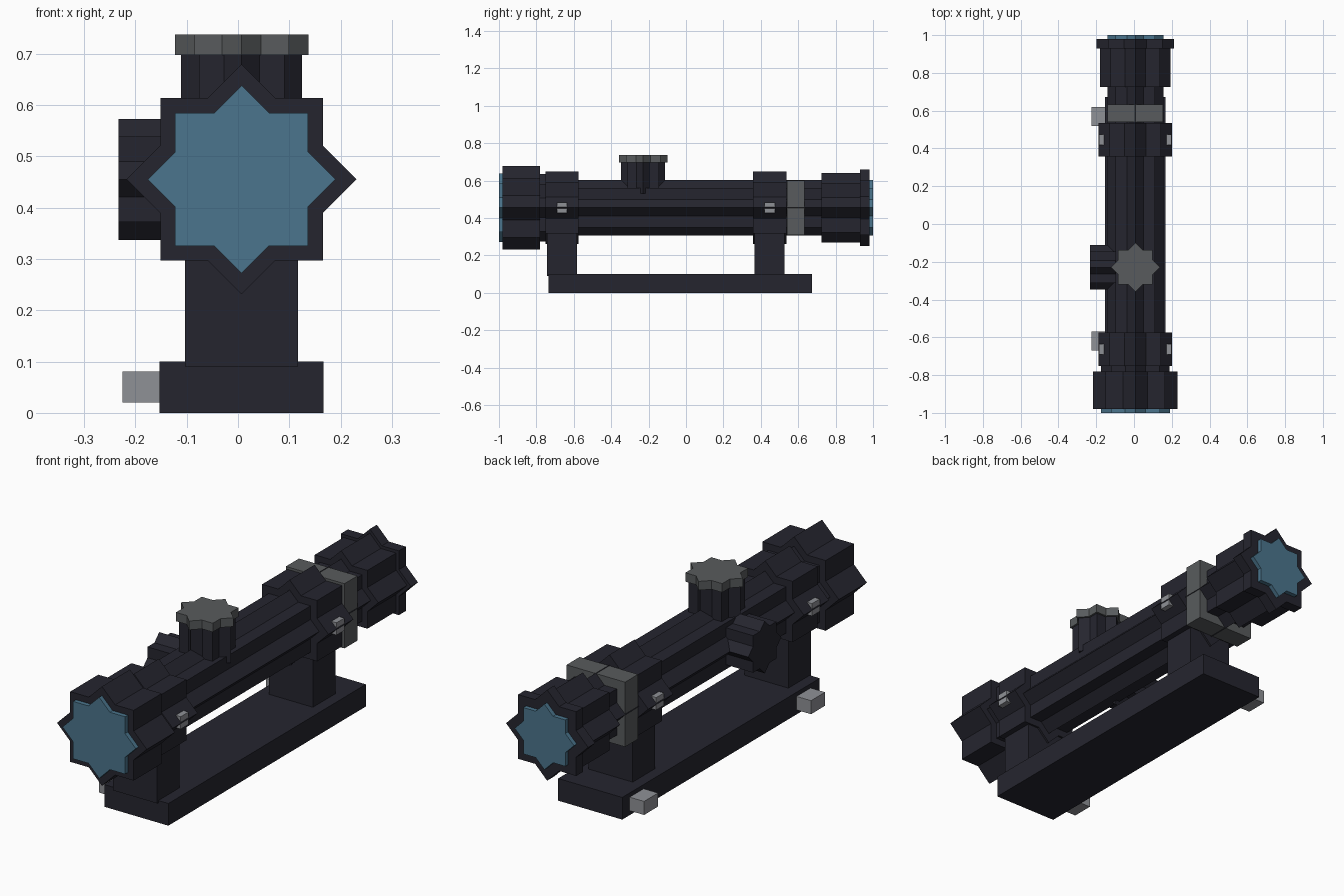
import bpy, bmesh, math
from mathutils import Matrix, Vector

cube = bpy.data.objects.get("Cube")
if cube:
    bpy.data.objects.remove(cube, do_unlink=True)

CX, CZ = 0.007, 0.455          # optical axis


def material(name, rgb):
    m = bpy.data.materials.new(name)
    m.use_nodes = True
    m.diffuse_color = (*rgb, 1)
    m.node_tree.nodes["Principled BSDF"].inputs["Base Color"].default_value = (*rgb, 1)
    return m


BLACK = material("matte black", (0.0185, 0.0185, 0.028))
GREY = material("dark grey", (0.098, 0.105, 0.109))
STEEL = material("light steel", (0.275, 0.283, 0.305))
GLASS = material("blue glass", (0.07, 0.178, 0.266))


def finish(name, bm, mat):
    bmesh.ops.recalc_face_normals(bm, faces=bm.faces[:])
    mesh = bpy.data.meshes.new(name)
    bm.to_mesh(mesh)
    bm.free()
    mesh.materials.append(mat)
    obj = bpy.data.objects.new(name, mesh)
    bpy.context.collection.objects.link(obj)


def box(name, mat, x, y, z):
    """Box from (min, max) pairs."""
    bm = bmesh.new()
    bmesh.ops.create_cube(bm, size=1)
    for v in bm.verts:
        v.co = Vector([(a + b) / 2 + c * (b - a) for c, (a, b) in zip(v.co, (x, y, z))])
    finish(name, bm, mat)


def star(name, mat, tip, start, end, axis="Y", centre=(CX, 0, CZ)):
    """Eight-pointed prism (two crossed squares) from start to end along an axis."""
    bm = bmesh.new()
    inner = tip / math.sqrt(2) / math.cos(math.pi / 8)
    ring = []
    for i in range(16):
        r, a = (inner if i % 2 else tip), i * math.pi / 8
        ring.append(bm.verts.new((r * math.cos(a), r * math.sin(a), start)))
    face = bm.faces.new(ring)
    ext = bmesh.ops.extrude_face_region(bm, geom=[face])
    top = [v for v in ext["geom"] if isinstance(v, bmesh.types.BMVert)]
    bmesh.ops.translate(bm, verts=top, vec=(0, 0, end - start))
    turn = {"X": Matrix.Rotation(math.pi / 2, 4, "Y"),
            "Y": Matrix.Rotation(-math.pi / 2, 4, "X"),
            "Z": Matrix.Identity(4)}[axis]
    bm.transform(Matrix.Translation(centre) @ turn)
    finish(name, bm, mat)


# Optical tube, front to back
star("front_lens", GLASS, 0.183, -1.0, -0.97)
star("objective_bell", BLACK, 0.224, -0.98, -0.78)
star("bell_collar", BLACK, 0.181, -0.79, -0.74)
star("main_tube", BLACK, 0.148, -0.76, 0.74)
star("eyepiece", BLACK, 0.186, 0.725, 0.935)
star("eyepiece_rim", BLACK, 0.205, 0.93, 0.98)
star("rear_lens", GLASS, 0.148, 0.97, 1.0)
box("zoom_ring", GREY, (CX - 0.146, CX + 0.146), (0.54, 0.633), (CZ - 0.146, CZ + 0.146))

# Mount: rail, and at each end a ring, post, screws and clamp nut
box("base_rail", BLACK, (CX - 0.16, CX + 0.16), (-0.735, 0.673), (0, 0.1))
for end, y, nut_y in (("front", -0.663, -0.62), ("rear", 0.447, 0.57)):
    star(end + "_ring", BLACK, 0.194, y - 0.089, y + 0.089)
    box(end + "_post", BLACK, (CX - 0.11, CX + 0.11), (y - 0.08, y + 0.08), (0.09, 0.36))
    for side, s in (("left", 1), ("right", -1)):
        xs = sorted((CX + s * 0.13, CX + s * 0.191))
        box(f"{end}_{side}_screw", STEEL, xs, (y - 0.028, y + 0.028), (CZ - 0.028, CZ + 0.028))
    box(end + "_clamp_nut", STEEL, (-0.225, -0.14), (nut_y - 0.05, nut_y + 0.05), (0.02, 0.081))

# Adjustment turrets
TY = -0.229
star("top_turret", BLACK, 0.118, 0.53, 0.7, "Z", (CX, TY, 0))
star("top_turret_cap", GREY, 0.13, 0.697, 0.737, "Z", (CX, TY, 0))
star("side_turret", BLACK, 0.118, -0.233, -0.08, "X", (0, TY, CZ))
